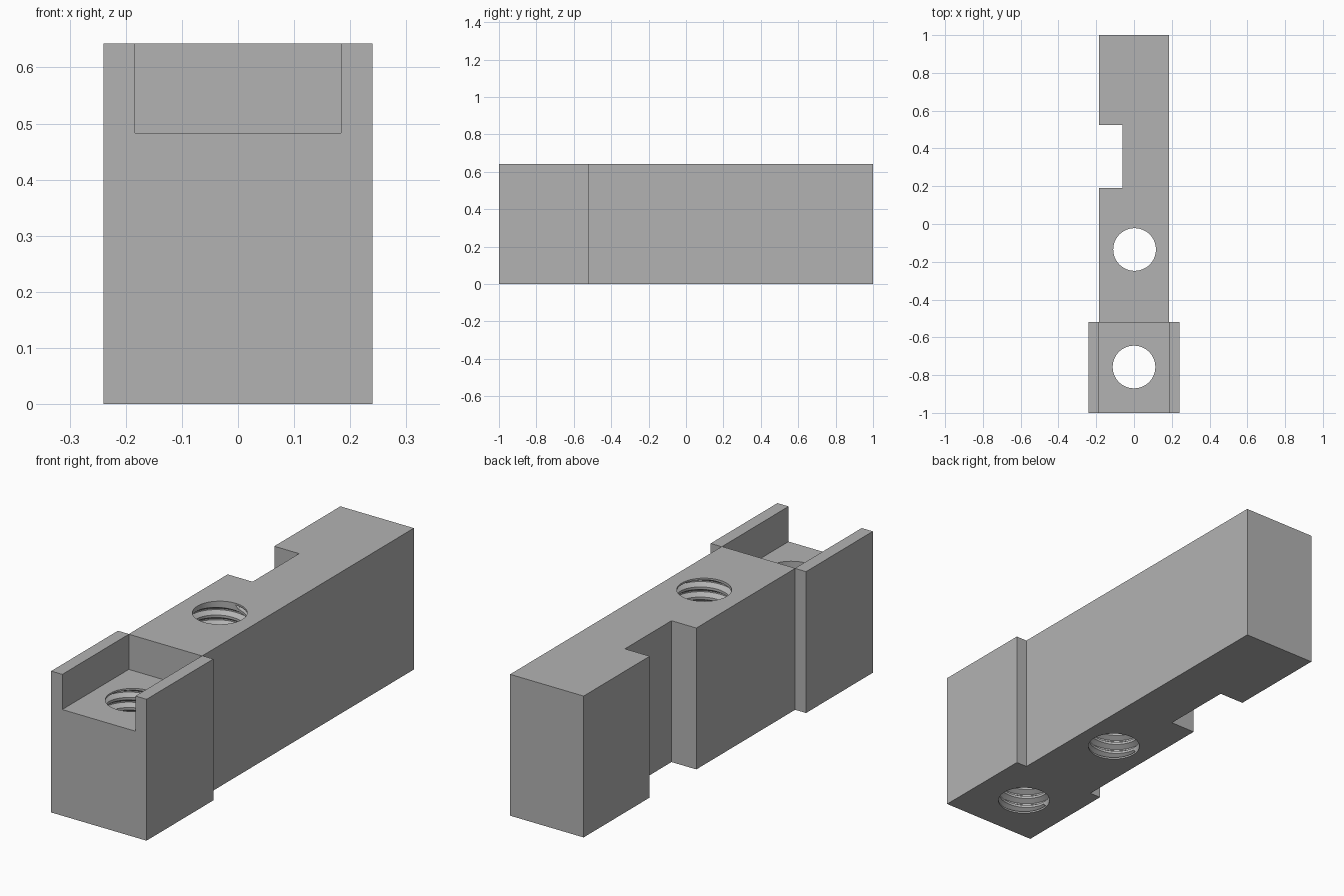
import bpy, bmesh, math

cube = bpy.data.objects.get("Cube")
if cube:
    bpy.data.objects.remove(cube, do_unlink=True)

HEIGHT = 0.643
POCKET_FLOOR = 0.483
BORE_R, THREAD_DEPTH, PITCH = 0.113, 0.022, 0.046

grey = bpy.data.materials.new("plain_grey")
grey.use_nodes = True
colour = (0.45, 0.45, 0.45, 1)
grey.diffuse_color = colour
grey.node_tree.nodes["Principled BSDF"].inputs["Base Color"].default_value = colour


def make_object(name, bm):
    bmesh.ops.recalc_face_normals(bm, faces=bm.faces[:])
    mesh = bpy.data.meshes.new(name)
    bm.to_mesh(mesh)
    bm.free()
    mesh.materials.append(grey)
    obj = bpy.data.objects.new(name, mesh)
    bpy.context.collection.objects.link(obj)
    return obj


def prism(name, outline, z0, z1):
    bm = bmesh.new()
    face = bm.faces.new([bm.verts.new((x, y, z0)) for x, y in outline])
    out = bmesh.ops.extrude_face_region(bm, geom=[face])
    top = [v for v in out["geom"] if isinstance(v, bmesh.types.BMVert)]
    bmesh.ops.translate(bm, verts=top, vec=(0, 0, z1 - z0))
    return make_object(name, bm)


def threaded_rod(name, cx, cy, top, segments=48):
    """Helical rod with plain round ends that reach past the block."""
    bm = bmesh.new()
    low, high = 0.008, top - 0.008
    # crest, flank and root along one pitch
    steps = [(0, 0), (0.25, 0), (0.56, 1), (0.69, 1)]
    turns = math.ceil(top / PITCH) + 2
    rows = [(k + f, d) for k in range(-2, turns) for f, d in steps]
    columns = []
    for i in range(segments + 1):
        a = math.tau * i / segments
        column = []
        for t, d in rows:
            z = PITCH * (t + i / segments)
            r = BORE_R + THREAD_DEPTH * d
            if not low < z < high:
                z, r = min(max(z, low), high), BORE_R
            column.append(bm.verts.new((cx + r * math.cos(a), cy + r * math.sin(a), z)))
        columns.append(column)
    for a, b in zip(columns, columns[1:]):
        for j in range(len(rows) - 1):
            bm.faces.new((a[j], b[j], b[j + 1], a[j + 1]))
    bmesh.ops.remove_doubles(bm, verts=bm.verts[:], dist=0.00005)
    # extend both open ends and close them
    for z, shift in ((low, -0.1), (high, 0.1)):
        rim = [e for e in bm.edges if e.is_boundary
               and all(abs(v.co.z - z) < 0.0005 for v in e.verts)]
        out = bmesh.ops.extrude_edge_only(bm, edges=rim)["geom"]
        verts = [g for g in out if isinstance(g, bmesh.types.BMVert)]
        bmesh.ops.translate(bm, verts=verts, vec=(0, 0, shift))
        edges = [g for g in out if isinstance(g, bmesh.types.BMEdge)]
        bmesh.ops.holes_fill(bm, edges=edges, sides=0)
    bmesh.ops.triangulate(bm, faces=[f for f in bm.faces if len(f.verts) == 4])
    return make_object(name, bm)


# Block: wide front end, slim bar and a side notch
block = prism("mounting_block", [
    (-0.24, -1), (0.24, -1), (0.24, -0.52), (0.185, -0.52),
    (0.185, 1), (-0.185, 1), (-0.185, 0.525), (-0.06, 0.525),
    (-0.06, 0.19), (-0.185, 0.19), (-0.185, -0.52), (-0.24, -0.52)], 0, HEIGHT)

# Open pocket at the front and the two threaded bores
cutters = [
    prism("pocket_cutter", [(-0.184, -1.1), (0.184, -1.1),
                            (0.184, -0.522), (-0.184, -0.522)], POCKET_FLOOR, 0.8),
    threaded_rod("front_bore_cutter", 0, -0.757, POCKET_FLOOR),
    threaded_rod("middle_bore_cutter", 0.003, -0.135, HEIGHT),
]

bpy.ops.object.select_all(action="DESELECT")
bpy.context.view_layer.objects.active = block
block.select_set(True)
for cutter in cutters:
    cutter.hide_render = True
    mod = block.modifiers.new(cutter.name, "BOOLEAN")
    mod.operation = "DIFFERENCE"
    mod.solver = "EXACT"
    mod.object = cutter
    bpy.ops.object.modifier_apply(modifier=mod.name)
    bpy.data.objects.remove(cutter, do_unlink=True)

bpy.ops.object.shade_smooth_by_angle(angle=math.radians(25))
